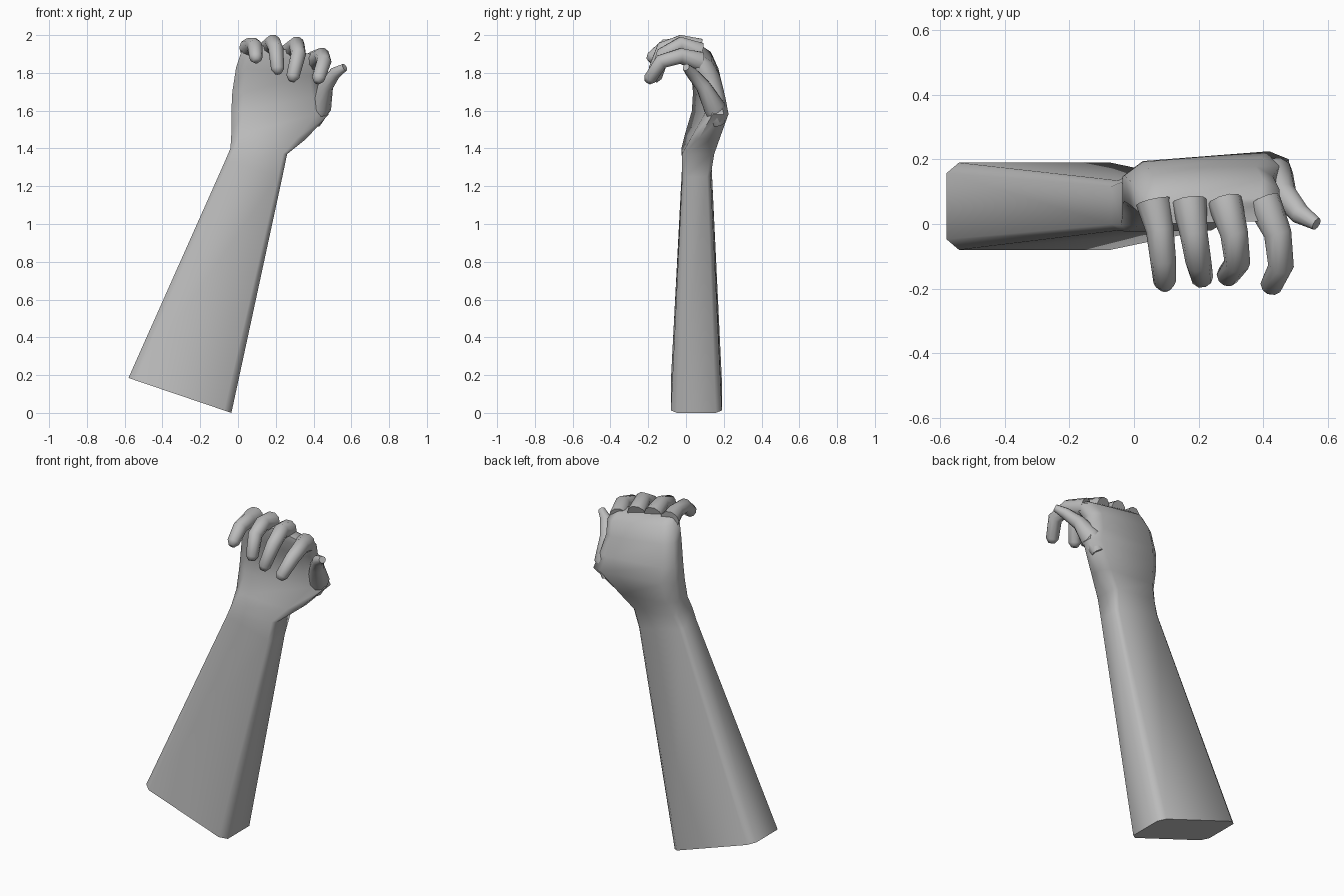
import bpy
import bmesh
from math import cos, sin, pi
from mathutils import Vector

default_cube = bpy.data.objects.get("Cube")
if default_cube:
    bpy.data.objects.remove(default_cube, do_unlink=True)

GREY = (0.5, 0.5, 0.5, 1.0)
skin = bpy.data.materials.new("plain grey")
skin.use_nodes = True
skin.diffuse_color = GREY
skin.node_tree.nodes["Principled BSDF"].inputs["Base Color"].default_value = GREY


def loft(name, rings, angle):
    """Skin a list of equal-sized rings, cap both ends and smooth the result."""
    bm = bmesh.new()
    loops = [[bm.verts.new(point) for point in ring] for ring in rings]
    for lower, upper in zip(loops, loops[1:]):
        for i in range(len(lower)):
            j = (i + 1) % len(lower)
            bm.faces.new((lower[i], lower[j], upper[j], upper[i]))
    bm.faces.new(list(reversed(loops[0])))
    bm.faces.new(loops[-1])
    bmesh.ops.recalc_face_normals(bm, faces=bm.faces)
    mesh = bpy.data.meshes.new(name)
    bm.to_mesh(mesh)
    bm.free()
    mesh.materials.append(skin)
    part = bpy.data.objects.new(name, mesh)
    bpy.context.collection.objects.link(part)
    bpy.ops.object.select_all(action="DESELECT")
    part.select_set(True)
    bpy.context.view_layer.objects.active = part
    bpy.ops.object.shade_smooth_by_angle(angle=angle)
    return part


def slab_ring(right_edge, left_edge, right_depth, left_depth, cut_x, cut_y):
    """Chamfered rectangle between two side edges given as (x, z) and (front, back)."""
    def corner(side, depth):
        x = right_edge[0] + (left_edge[0] - right_edge[0]) * side
        z = right_edge[1] + (left_edge[1] - right_edge[1]) * side
        front = right_depth[0] + (left_depth[0] - right_depth[0]) * side
        back = right_depth[1] + (left_depth[1] - right_depth[1]) * side
        return Vector((x, front + (back - front) * depth, z))

    outline = [(cut_x, 0), (1 - cut_x, 0), (1, cut_y), (1, 1 - cut_y),
               (1 - cut_x, 1), (cut_x, 1), (0, 1 - cut_y), (0, cut_y)]
    return [corner(side, depth) for side, depth in outline]


def digit(name, path, radii, sides=10):
    """Tapered, bent finger that follows a path of joints."""
    points = [Vector(p) for p in path]
    rings = []
    for i, point in enumerate(points):
        before, after = points[max(i - 1, 0)], points[min(i + 1, len(points) - 1)]
        along = (after - before).normalized()
        across = (Vector((1, 0, 0)) - along * along.x).normalized()
        normal = along.cross(across)
        rings.append([point + radii[i] * (across * cos(2 * pi * k / sides)
                                          + normal * sin(2 * pi * k / sides))
                      for k in range(sides)])
    return loft(name, rings, pi / 3)


# Forearm, wrist and palm: right edge, left edge, right depth, left depth
sections = [
    ((-.58, .185), (-.035, 0), (-.08, .19), (-.08, .19)),
    ((-.07, 1.33), (.235, 1.25), (-.02, .135), (-.02, .13)),
    ((-.04, 1.4), (.26, 1.37), (-.025, .15), (-.02, .15)),
    ((-.035, 1.48), (.36, 1.45), (-.01, .17), (.03, .18)),
    ((-.035, 1.6), (.48, 1.58), (.02, .19), (.11, .23)),
    ((-.03, 1.7), (.45, 1.67), (.03, .19), (.09, .21)),
    ((-.01, 1.83), (.43, 1.78), (.02, .17), (.05, .18)),
    ((.02, 1.92), (.45, 1.85), (0, .13), (.01, .14)),
    ((.05, 1.96), (.44, 1.89), (0, .07), (.01, .08)),
]
rings = []
for number, section in enumerate(sections):
    in_hand = number > 2
    rings.append(slab_ring(*section, .12 if in_hand else .07, .25 if in_hand else .12))
loft("forearm_and_palm", rings, pi / 3)

# Four curled fingers: root, knuckle, middle joint and fingertip
fingers = {
    "little_finger": [(.06, .07, 1.93), (.08, -.02, 1.945), (.09, -.11, 1.94), (.095, -.18, 1.88)],
    "ring_finger": [(.17, .07, 1.93), (.185, -.03, 1.96), (.2, -.12, 1.93), (.21, -.165, 1.82)],
    "middle_finger": [(.28, .07, 1.91), (.31, -.03, 1.95), (.32, -.12, 1.9), (.29, -.16, 1.78)],
    "index_finger": [(.4, .07, 1.86), (.445, -.03, 1.89), (.455, -.13, 1.86), (.425, -.19, 1.77)],
}
for name, path in fingers.items():
    tip, joint = Vector(path[-1]), Vector(path[-2])
    end = tip + (tip - joint).normalized() * .025
    digit(name, path + [end], [.055, .043, .04, .035, .018])

# Thumb rising from the heel of the hand
thumb_path = [(.4, .17, 1.53), (.435, .15, 1.62), (.465, .09, 1.73), (.515, .03, 1.8), (.565, 0, 1.83)]
digit("thumb", thumb_path, [.035, .06, .04, .032, .02])
